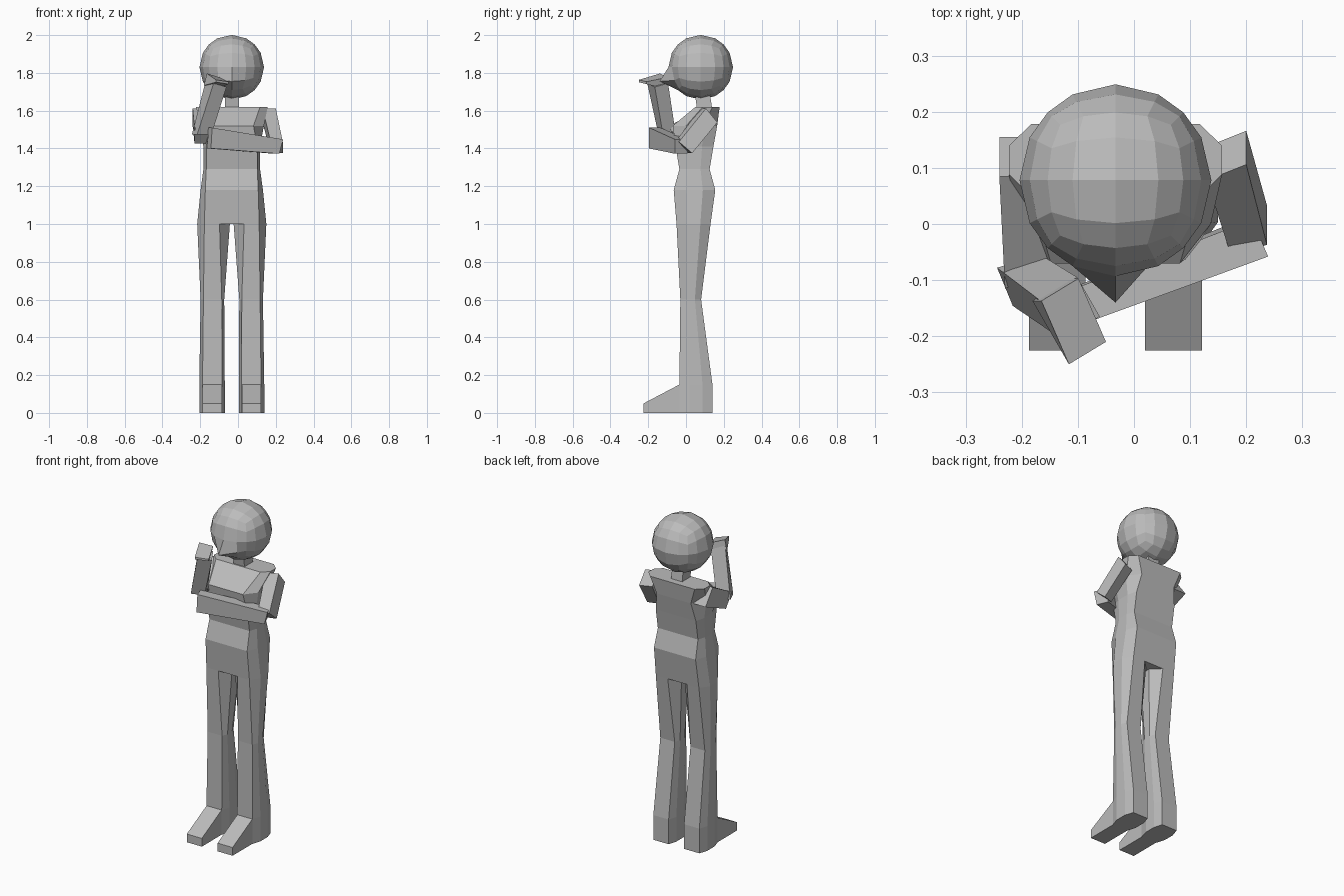
import bpy, bmesh
from mathutils import Vector

cube = bpy.data.objects.get("Cube")
if cube:
    bpy.data.objects.remove(cube)

CX = -0.033  # body centre line

grey = bpy.data.materials.new("plain_grey")
grey.use_nodes = True
colour = (0.5, 0.5, 0.5, 1)
grey.diffuse_color = colour
grey.node_tree.nodes["Principled BSDF"].inputs["Base Color"].default_value = colour


def finish(bm, name):
    bmesh.ops.recalc_face_normals(bm, faces=bm.faces)
    mesh = bpy.data.meshes.new(name)
    bm.to_mesh(mesh)
    bm.free()
    mesh.materials.append(grey)
    obj = bpy.data.objects.new(name, mesh)
    bpy.context.collection.objects.link(obj)
    return obj


def loft(name, rings):
    """Skin a list of equal-length point rings and cap both ends."""
    bm = bmesh.new()
    loops = [[bm.verts.new(p) for p in ring] for ring in rings]
    n = len(loops[0])
    for a, b in zip(loops, loops[1:]):
        for i in range(n):
            j = (i + 1) % n
            bm.faces.new((a[i], a[j], b[j], b[i]))
    bm.faces.new(loops[0])
    bm.faces.new(loops[-1])
    return finish(bm, name)


def octagon(x0, x1, f0, f1, front, back, z):
    """Chamfered section: side limits x0..x1, flat front and back f0..f1."""
    d = (back - front) * 0.3
    return [(f0, front, z), (f1, front, z), (x1, front + d, z), (x1, back - d, z),
            (f1, back, z), (f0, back, z), (x0, back - d, z), (x0, front + d, z)]


def quad(centre, side, up):
    c, s, u = Vector(centre), Vector(side), Vector(up)
    return [c - s - u, c + s - u, c + s + u, c - s + u]


# Torso: flat half width, full half width, front, back, height
TORSO = [(0.145, 0.183, -0.05, 0.13, 1.0), (0.14, 0.165, -0.065, 0.155, 1.18),
         (0.135, 0.15, -0.035, 0.125, 1.29), (0.135, 0.15, -0.055, 0.145, 1.41),
         (0.115, 0.17, -0.07, 0.165, 1.52), (0.15, 0.19, 0.05, 0.178, 1.62)]
loft("torso", [octagon(CX - w, CX + w, CX - f, CX + f, a, b, z)
               for f, w, a, b, z in TORSO])
loft("neck", [quad((CX, y, z), (0.037, 0, 0), (0, 0.04, 0))
              for y, z in ((0.1, 1.6), (0.085, 1.7))])

# Legs and feet: inner, outer, flat inner, flat outer, front, back, height
LEG = [(0.037, 0.172, 0.052, 0.155, -0.035, 0.14, 0), (0.037, 0.172, 0.052, 0.155, -0.035, 0.14, 0.15),
       (0.04, 0.165, 0.053, 0.15, -0.03, 0.08, 0.6), (0.01, 0.183, 0.065, 0.145, -0.05, 0.13, 1.0)]
FOOT = [(-0.225, 0), (-0.225, 0.05), (-0.035, 0.15), (0.03, 0.15), (0.03, 0)]
for label, s in (("left", 1), ("right", -1)):
    loft(label + "_leg", [octagon(CX + s * i, CX + s * o, CX + s * fi, CX + s * fo, a, b, z)
                          for i, o, fi, fo, a, b, z in LEG])
    loft(label + "_foot", [[(CX + s * x, y, z) for y, z in FOOT] for x in (0.053, 0.154)])

# Left arm folded across the chest
loft("left_upper_arm", [quad((0.165, 0.122, 1.575), (0.035, 0.014, 0), (0, -0.03, 0.037)),
                        quad((0.205, -0.012, 1.405), (0.032, 0.01, 0), (0, -0.035, 0.03))])
loft("left_forearm", [quad((0.215, -0.025, 1.41), (0.014, -0.033, 0), (0.01, 0, 0.038)),
                      quad((-0.15, -0.165, 1.455), (0.01, -0.03, 0), (0.003, 0, 0.055))])

# Right arm raised to the face
loft("right_upper_arm", [quad((-0.2, 0.12, 1.565), (0.04, 0, 0), (0, -0.035, 0.047)),
                         quad((-0.19, -0.07, 1.465), (0.04, 0.015, 0), (0, -0.03, 0.04))])
loft("right_forearm", [quad((-0.192, -0.1, 1.475), (0.038, 0.012, 0), (0.014, -0.034, 0)),
                       quad((-0.115, -0.15, 1.745), (0.034, 0.02, -0.01), (0.02, -0.035, -0.01))])
loft("right_hand", [quad((-0.14, -0.117, 1.755), (0.033, 0.02, -0.01), (0.008, 0, 0.032)),
                    quad((-0.083, -0.23, 1.752), (0.033, 0.02, -0.005), (0, 0, 0.006))])

# Head: rounded cube with a pointed face
bm = bmesh.new()
bmesh.ops.create_cube(bm, size=2)
bmesh.ops.subdivide_edges(bm, edges=bm.edges[:], cuts=3, use_grid_fill=True)
for v in bm.verts:
    v.co = v.co.normalized()
tip = min(bm.verts, key=lambda v: (v.co - Vector((0, -0.92, -0.38))).length)
for v in bm.verts:
    v.co = Vector((CX, 0.078, 1.83)) + v.co * 0.171
tip.co = (CX, -0.14, 1.755)
finish(bm, "head")
